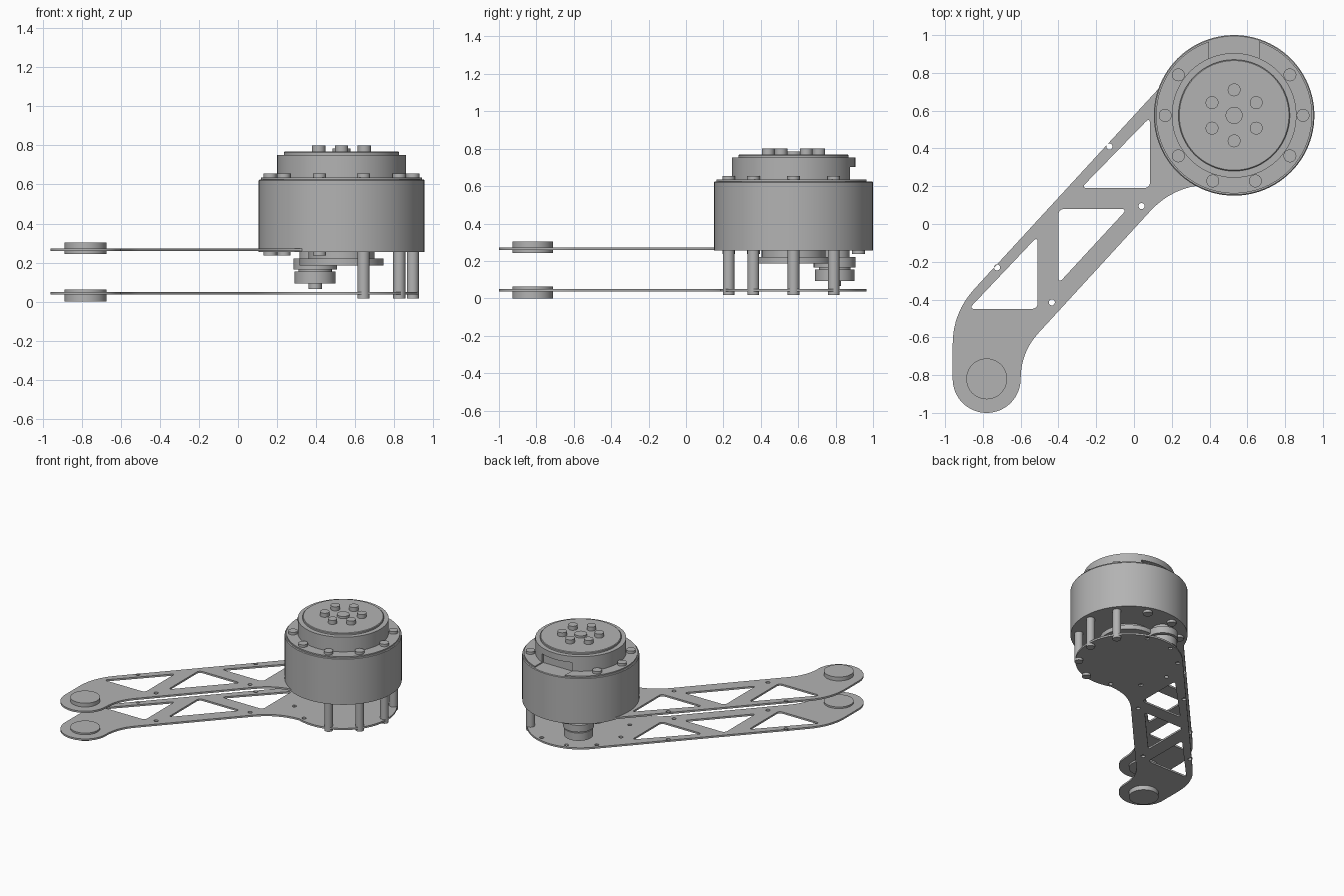
import bpy
import bmesh
from math import cos, sin, radians
from mathutils import Vector

if "Cube" in bpy.data.objects:
    bpy.data.objects.remove(bpy.data.objects["Cube"], do_unlink=True)

grey = bpy.data.materials.new("machined_grey")
grey.use_nodes = True
COLOUR = (0.45, 0.45, 0.45, 1)
grey.diffuse_color = COLOUR
grey.node_tree.nodes["Principled BSDF"].inputs["Base Color"].default_value = COLOUR

MOTOR = Vector((0.53, 0.575))
TIP = Vector((-0.78, -0.82))
ENCODER = Vector((0.395, 0.795))


def polar(centre, radius, degrees):
    a = radians(degrees)
    return centre + Vector((cos(a), sin(a))) * radius


def arc(centre, radius, start, end, steps):
    return [polar(centre, radius, start + (end - start) * i / steps) for i in range(steps + 1)]


def add_object(name, mesh):
    obj = bpy.data.objects.new(name, mesh)
    bpy.context.collection.objects.link(obj)
    mesh.materials.clear()
    mesh.materials.append(grey)
    return obj


def smooth(obj):
    bpy.ops.object.select_all(action="DESELECT")
    obj.select_set(True)
    bpy.context.view_layer.objects.active = obj
    bpy.ops.object.shade_smooth_by_angle(angle=radians(30))


def turned(name, centre, profile, segments=64):
    """Solid of revolution from (radius, height) steps, bottom to top."""
    bm = bmesh.new()
    rings = [[bm.verts.new((*polar(centre, r, 360 * i / segments), z)) for i in range(segments)]
             for r, z in profile]
    for low, high in zip(rings, rings[1:]):
        for i in range(segments):
            j = (i + 1) % segments
            bm.faces.new((low[i], low[j], high[j], high[i]))
    bm.faces.new(rings[0][::-1])
    bm.faces.new(rings[-1])
    mesh = bpy.data.meshes.new(name)
    bm.to_mesh(mesh)
    bm.free()
    obj = add_object(name, mesh)
    smooth(obj)
    return obj


def cylinder(name, centre, radius, bottom, top, segments=64):
    return turned(name, centre, [(radius, bottom), (radius, top)], segments)


def rounded(before, corner, after, cut, steps=8):
    """Curve replacing a corner, starting and ending a given distance from it."""
    before, corner, after = Vector(before), Vector(corner), Vector(after)
    a = corner + (before - corner).normalized() * cut
    b = corner + (after - corner).normalized() * cut
    ts = [i / steps for i in range(steps + 1)]
    return [a * (1 - t) ** 2 + corner * 2 * t * (1 - t) + b * t * t for t in ts]


def rounded_triangle(points):
    return [p for i in range(3)
            for p in rounded(points[i - 1], points[i], points[(i + 1) % 3], 0.035)]


# Arm plate outline: motor disc, straight edge, rounded tip, flare back to the disc
left_corner, right_corner, flare = (-0.96, -0.469), (-0.6, -0.68), (0.207, 0.2)
disc_arc = arc(MOTOR, 0.39, -110, 137.5, 60)
outline = disc_arc + rounded(disc_arc[-1], left_corner, (-0.96, -0.82), 0.17)
outline += arc(TIP, 0.18, 180, 360, 32)
outline += rounded((-0.6, -0.82), right_corner, flare, 0.14)
outline += rounded(right_corner, flare, disc_arc[0], 0.18)

triangles = [
    [(0.085, 0.565), (0.085, 0.19), (-0.28, 0.19)],
    [(-0.4, 0.08), (-0.035, 0.08), (-0.4, -0.315)],
    [(-0.51, -0.065), (-0.51, -0.45), (-0.875, -0.45)],
]
spacer_holes = [(-0.13, 0.41), (0.04, 0.095), (-0.725, -0.23), (-0.435, -0.415)]
bolt_angles = range(0, 360, 36)
standoff_angles = (0, 36, 288, 324)
loops = [outline] + [rounded_triangle(t) for t in triangles]
loops += [arc(Vector(h), 0.016, 0, 345, 23) for h in spacer_holes]
loops += [arc(polar(MOTOR, 0.355, a), 0.016, 0, 330, 11)
          for a in bolt_angles if a not in standoff_angles]


def arm_plate(name, height):
    curve = bpy.data.curves.new(name, "CURVE")
    curve.dimensions = "2D"
    curve.fill_mode = "BOTH"
    curve.extrude = 0.007
    for loop in loops:
        spline = curve.splines.new("POLY")
        spline.points.add(len(loop) - 1)
        for point, p in zip(spline.points, loop):
            point.co = (p.x, p.y, 0, 1)
        spline.use_cyclic_u = True
    helper = bpy.data.objects.new(name + "_outline", curve)
    bpy.context.collection.objects.link(helper)
    graph = bpy.context.evaluated_depsgraph_get()
    mesh = bpy.data.meshes.new_from_object(helper.evaluated_get(graph))
    bpy.data.objects.remove(helper, do_unlink=True)
    bm = bmesh.new()
    bm.from_mesh(mesh)
    bmesh.ops.remove_doubles(bm, verts=bm.verts, dist=0.0001)
    bmesh.ops.recalc_face_normals(bm, faces=bm.faces)
    bm.to_mesh(mesh)
    bm.free()
    obj = add_object(name, mesh)
    obj.location.z = height
    smooth(obj)


arm_plate("lower_arm_plate", 0.043)
arm_plate("upper_arm_plate", 0.265)
cylinder("lower_tip_bearing", TIP, 0.108, 0, 0.063)
cylinder("upper_tip_bearing", TIP, 0.108, 0.243, 0.303)

# Motor housing and the stepped output on top
turned("motor_housing", MOTOR, [(0.425, 0.255), (0.425, 0.62), (0.42, 0.625)], 96)
rim = cylinder("motor_rim", MOTOR, 0.413, 0.62, 0.635, 96)
collar = cylinder("output_collar", MOTOR, 0.33, 0.63, 0.752, 96)
turned("output_flange", MOTOR, [(0.295, 0.75), (0.295, 0.764), (0.29, 0.768)], 96)
cylinder("output_centre_pin", MOTOR, 0.045, 0.76, 0.785, 32)

# Cable slot at the back of the rim and collar
bm = bmesh.new()
bmesh.ops.create_cube(bm, size=1)
slot_mesh = bpy.data.meshes.new("cable_slot_cutter")
bm.to_mesh(slot_mesh)
bm.free()
slot = add_object("cable_slot_cutter", slot_mesh)
slot.scale = (0.265, 0.2, 0.09)
slot.location = (MOTOR.x, 0.96, 0.658)
slot.hide_render = True
slot.hide_viewport = True
slot.display_type = "WIRE"
for part in (rim, collar):
    cut = part.modifiers.new("cable_slot", "BOOLEAN")
    cut.operation = "DIFFERENCE"
    cut.solver = "EXACT"
    cut.object = slot

# Bolts around the output flange
for i in range(6):
    cylinder(f"output_bolt_{i + 1}", polar(MOTOR, 0.135, 30 + 60 * i), 0.034, 0.76, 0.8, 32)

# Housing bolts above, with standoffs or short bolt heads below
for i, angle in enumerate(bolt_angles):
    spot = polar(MOTOR, 0.365, angle)
    if angle not in (72, 108):
        cylinder(f"housing_bolt_{i + 1}", spot, 0.034, 0.62, 0.655, 32)
    if angle in standoff_angles:
        cylinder(f"standoff_{i + 1}", spot, 0.031, 0.017, 0.256, 32)
    else:
        cylinder(f"underside_bolt_{i + 1}", spot, 0.034, 0.236, 0.256, 32)

# Stepped hub and encoder under the motor
turned("underside_hub", MOTOR, [(0.215, 0.185), (0.215, 0.22), (0.17, 0.22), (0.17, 0.256)])
turned("encoder", ENCODER, [(0.035, 0.066), (0.035, 0.093), (0.105, 0.093), (0.105, 0.155),
                            (0.085, 0.155), (0.085, 0.165), (0.112, 0.165), (0.112, 0.22),
                            (0.08, 0.22), (0.08, 0.256)])
